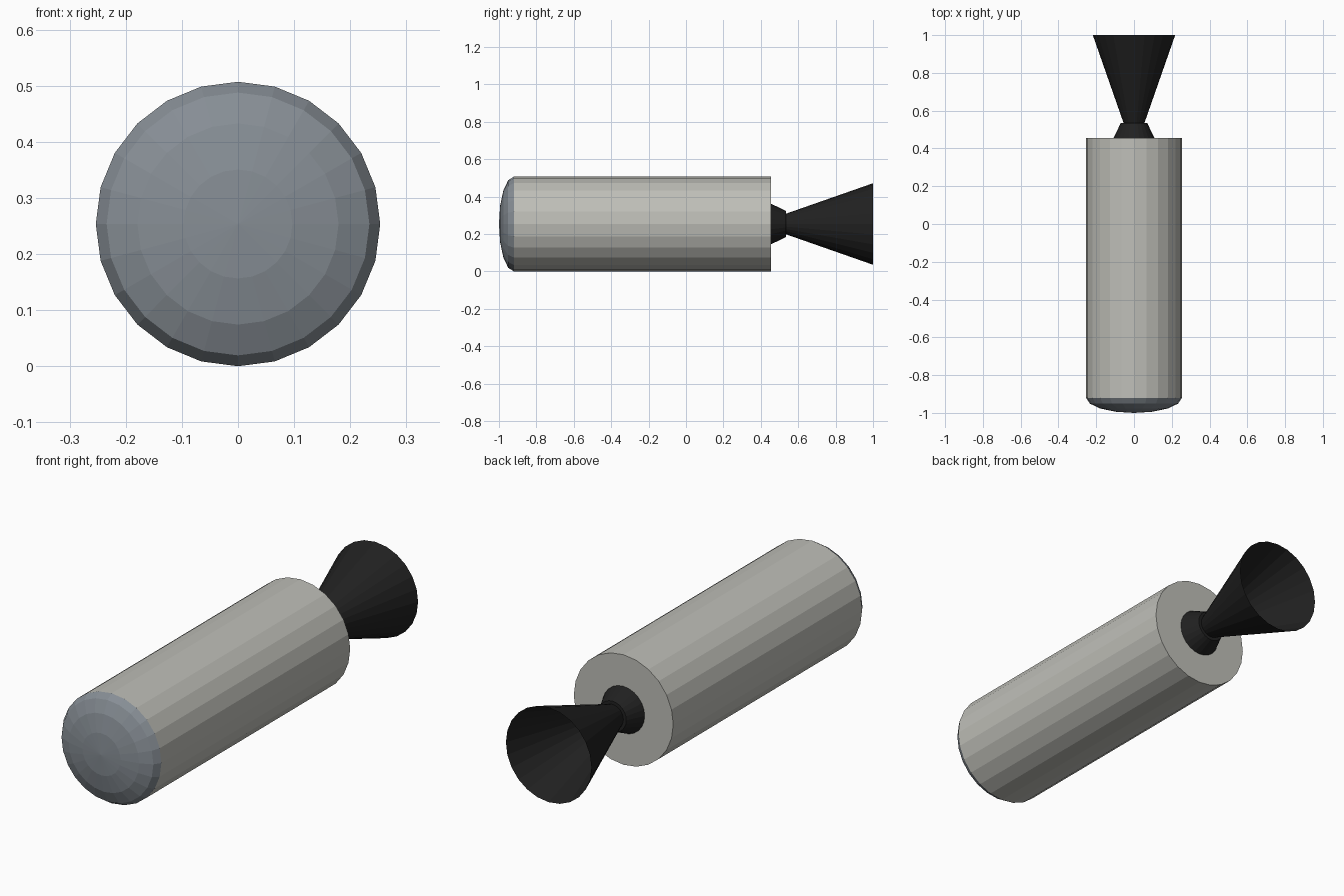
import bpy
import math

cube = bpy.data.objects.get("Cube")
if cube:
    bpy.data.objects.remove(cube, do_unlink=True)

SIDES = 24
RADIUS = 0.2535


def material(name, rgb):
    mat = bpy.data.materials.new(name)
    mat.use_nodes = True
    mat.diffuse_color = (*rgb, 1)
    mat.node_tree.nodes["Principled BSDF"].inputs["Base Color"].default_value = (*rgb, 1)
    return mat


def lathe(name, profile, mat, cap_front=False, cap_back=False):
    """Turn (radius, y) points around the lengthwise axis, with flat facets."""
    verts, faces = [], []
    for r, y in profile:
        for i in range(SIDES):
            a = math.tau * i / SIDES
            verts.append((r * math.sin(a), y, RADIUS + r * math.cos(a)))
    for ring in range(len(profile) - 1):
        for i in range(SIDES):
            j = (i + 1) % SIDES
            a, b = ring * SIDES, (ring + 1) * SIDES
            faces.append((a + i, b + i, b + j, a + j))
    if cap_front:
        faces.append(tuple(range(SIDES)))
    if cap_back:
        start = (len(profile) - 1) * SIDES
        faces.append(tuple(reversed(range(start, start + SIDES))))
    mesh = bpy.data.meshes.new(name)
    mesh.from_pydata(verts, [], faces)
    mesh.validate()
    mesh.materials.append(mat)
    obj = bpy.data.objects.new(name, mesh)
    bpy.context.collection.objects.link(obj)
    return obj


tank_grey = material("warm light grey", (0.52, 0.52, 0.48))
dome_grey = material("blue grey", (0.24, 0.27, 0.30))
engine_black = material("engine black", (0.015, 0.015, 0.015))

# Main tank
lathe("tank", [(RADIUS, -0.92), (RADIUS, 0.455)], tank_grey, True, True)

# Shallow nose dome, ending in a tiny tip ring
angles = [math.radians(d) for d in (0.2, 22.5, 45, 67.5, 90)]
lathe("nose_dome", [(RADIUS * math.sin(a), -0.92 - 0.08 * math.cos(a)) for a in angles],
      dome_grey, cap_front=True)

# Engine throat and open bell
lathe("engine_throat", [(0.108, 0.455), (0.07, 0.535)], engine_black, True, True)
lathe("engine_bell", [(0.05, 0.52), (0.218, 1.0)], engine_black)
